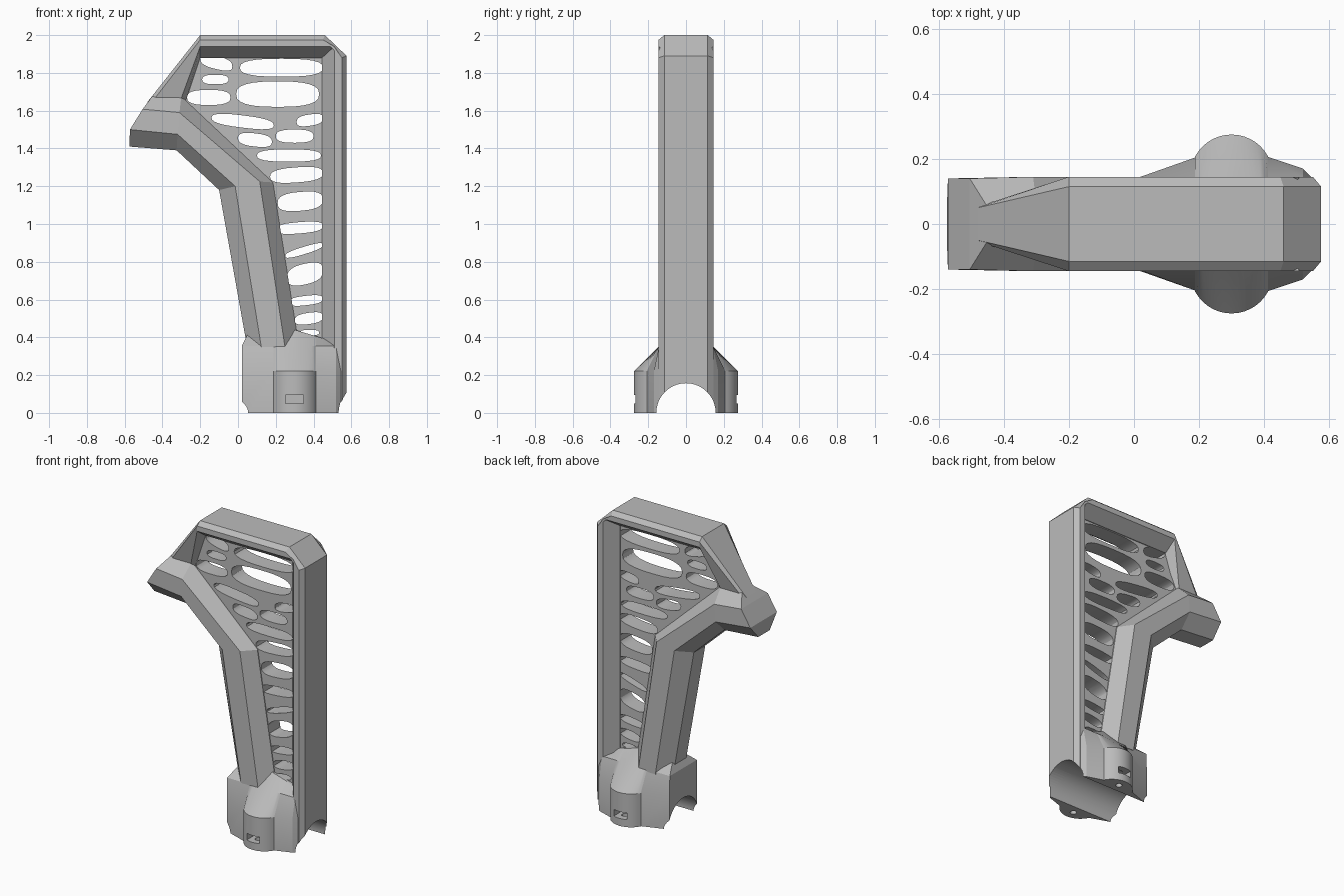
import bpy, bmesh
from math import sin, cos, pi, radians
from mathutils import Matrix

cube = bpy.data.objects.get("Cube")
if cube:
    bpy.data.objects.remove(cube, do_unlink=True)

grey = bpy.data.materials.new("plain_grey")
grey.use_nodes = True
GREY = (0.5, 0.5, 0.5, 1)
grey.diffuse_color = GREY
grey.node_tree.nodes["Principled BSDF"].inputs["Base Color"].default_value = GREY


def finish(name, bm):
    bmesh.ops.remove_doubles(bm, verts=bm.verts, dist=0.0005)
    bmesh.ops.recalc_face_normals(bm, faces=bm.faces)
    mesh = bpy.data.meshes.new(name)
    bm.to_mesh(mesh)
    bm.free()
    mesh.materials.append(grey)
    ob = bpy.data.objects.new(name, mesh)
    bpy.context.collection.objects.link(ob)
    return ob


def skin(bm, rings):
    """Join rings of points with quads and return the vertex rings."""
    vs = [[bm.verts.new(p) for p in ring] for ring in rings]
    for a, b in zip(vs, vs[1:]):
        for i in range(len(a)):
            j = (i + 1) % len(a)
            bm.faces.new((a[i], a[j], b[j], b[i]))
    return vs


def bevelled_beam(name, sections):
    """Eight-sided beam; each section lists half the ring as (x, z, y)."""
    bm = bmesh.new()
    rings = [[(x, -y, z) for x, z, y in s] + [(x, y, z) for x, z, y in reversed(s)]
             for s in sections]
    vs = skin(bm, rings)
    for end in (vs[0], vs[-1]):
        for i in range(3):
            bm.faces.new((end[i], end[i + 1], end[6 - i], end[7 - i]))
    return finish(name, bm)


def prism(bm, outline, half):
    """Extrude an (x, z) outline along y."""
    a, b = skin(bm, [[(x, y, z) for x, z in outline] for y in (-half, half)])
    bm.faces.new(a)
    bm.faces.new(b)


def cut(target, cutter):
    cutter.hide_render = True
    mod = target.modifiers.new("cut", 'BOOLEAN')
    mod.operation = 'DIFFERENCE'
    mod.solver = 'EXACT'
    mod.object = cutter
    bpy.context.view_layer.objects.active = target
    bpy.ops.object.modifier_apply(modifier=mod.name)


W, F, N = 0.145, 0.115, 0.06   # full, outer-face and inner-face half widths

# Rear post, top bar and tapering brace in one sweep
post = bevelled_beam("rear_post_and_top_bar", [
    [(.575, 0, F), (.55, 0, W), (.51, 0, W), (.445, 0, N)],
    [(.575, 1.89, F), (.55, 1.88, W), (.51, 1.94, W), (.445, 1.88, N)],
    [(.46, 2, F), (.45, 1.975, W), (.51, 1.94, W), (.445, 1.88, N)],
    [(-.2, 2, F), (-.2, 1.975, W), (-.2, 1.94, W), (-.2, 1.88, N)],
    [(-.48, 1.645, .05), (-.46, 1.64, N), (-.31, 1.64, N), (-.28, 1.64, .05)],
])

# Cranked front strut with nose
bevelled_beam("front_strut", [
    [(-.575, 1.41, N), (-.572, 1.5, .14), (-.505, 1.608, .14), (-.455, 1.675, N)],
    [(-.325, 1.39, N), (-.32, 1.475, W), (-.31, 1.59, W), (-.3, 1.675, N)],
    [(-.1, 1.18, N), (-.015, 1.2, W), (.115, 1.225, W), (.185, 1.22, N)],
    [(.05, .34, N), (.125, .34, W), (.25, .34, W), (.325, .34, N)],
])

# Clamp base with round bolt bosses
half = [(.02, .145), (.19, .205)]
for i in range(15):
    a = radians(152 - i * 124 / 14)
    half.append((.3 + .127 * cos(a), .148 + .127 * sin(a)))
half += [(.41, .207), (.52, .17), (.574, .115)]


def clamp_ring(height, max_y=1, lo=0, hi=1):
    pts = [(min(max(x, lo), hi), min(y, max_y)) for x, y in half]
    pts = [(x, y, height(x)) for x, y in pts]
    return pts + [(x, -y, z) for x, y, z in reversed(pts)]


bm = bmesh.new()
levels = skin(bm, [
    clamp_ring(lambda x: 0),
    clamp_ring(lambda x: .222),
    clamp_ring(lambda x: .355, .142),
    clamp_ring(lambda x: .41 + .1 * min(x, .3) - .3 * max(0, x - .3), .07, .05, .5),
])
bm.faces.new(levels[0])
top = levels[-1]
for i in range(len(half) - 1):
    bm.faces.new((top[i], top[i + 1], top[-2 - i], top[-1 - i]))
clamp = finish("clamp_base", bm)

# Round channel through the underside
bm = bmesh.new()
bmesh.ops.create_cone(bm, cap_ends=True, segments=64, radius1=.157, radius2=.157,
                      depth=3, matrix=Matrix.Rotation(pi / 2, 4, 'Y'))
channel = finish("channel_cutter", bm)
cut(clamp, channel)
cut(post, channel)

# Nut slots and bolt holes in both bosses
cutters = [channel]
for side in (-1, 1):
    bm = bmesh.new()
    bmesh.ops.create_cube(bm, size=1, matrix=Matrix.Translation((.298, side * .25, .072))
                          @ Matrix.Diagonal((.095, .14, .045, 1)))
    slot = finish("slot_cutter", bm)
    bm = bmesh.new()
    bmesh.ops.create_cone(bm, cap_ends=True, segments=20, radius1=.02, radius2=.02,
                          depth=.2, matrix=Matrix.Translation((.3, side * .215, 0)))
    bolt = finish("bolt_cutter", bm)
    for c in (slot, bolt):
        cut(clamp, c)
        cutters.append(c)

# Organic web filling the frame, pierced by rounded holes
bm = bmesh.new()
prism(bm, [(-.2, 1.9), (.46, 1.9), (.46, .38), (.3, .38), (.17, 1.21), (-.3, 1.65)], .055)
web = finish("lattice_web", bm)

# Holes as (left, right, bottom, top, tilt)
holes = [
    (.01, .45, 1.78, 1.875, 0), (-.01, .43, 1.62, 1.755, 0),
    (-.2, -.03, 1.82, 1.89, -.02), (-.19, -.05, 1.74, 1.79, 0),
    (-.27, -.04, 1.63, 1.71, 0), (-.14, .19, 1.51, 1.575, -.02),
    (.31, .45, 1.52, 1.58, .01), (.2, .4, 1.43, 1.5, 0),
    (0, .18, 1.41, 1.48, -.01), (.1, .44, 1.33, 1.395, 0),
    (.17, .45, 1.22, 1.3, .01), (.21, .45, 1.07, 1.17, .01),
    (.2, .45, .95, 1.01, .01), (.25, .45, .84, .88, .03),
    (.26, .45, .68, .79, .02), (.27, .45, .57, .62, .01),
    (.3, .45, .47, .53, .01), (.33, .43, .41, .44, 0),
]
bm = bmesh.new()
for x0, x1, z0, z1, tilt in holes:
    outline = []
    for i in range(24):
        c, s = cos(i * pi / 12), sin(i * pi / 12)
        u = abs(c) ** .75 * (1 if c > 0 else -1)
        v = abs(s) ** .75 * (1 if s > 0 else -1)
        outline.append(((x0 + x1) / 2 + u * (x1 - x0) / 2,
                        (z0 + z1) / 2 + v * (z1 - z0) / 2 + tilt * u))
    prism(bm, outline, .2)
hole_cutter = finish("hole_cutter", bm)
cut(web, hole_cutter)
cutters.append(hole_cutter)

for c in cutters:
    bpy.data.objects.remove(c, do_unlink=True)

# Smooth the curved parts, keep their edges crisp
bpy.ops.object.select_all(action='DESELECT')
for ob in (clamp, web):
    ob.select_set(True)
bpy.context.view_layer.objects.active = clamp
bpy.ops.object.shade_smooth_by_angle(angle=radians(25))
